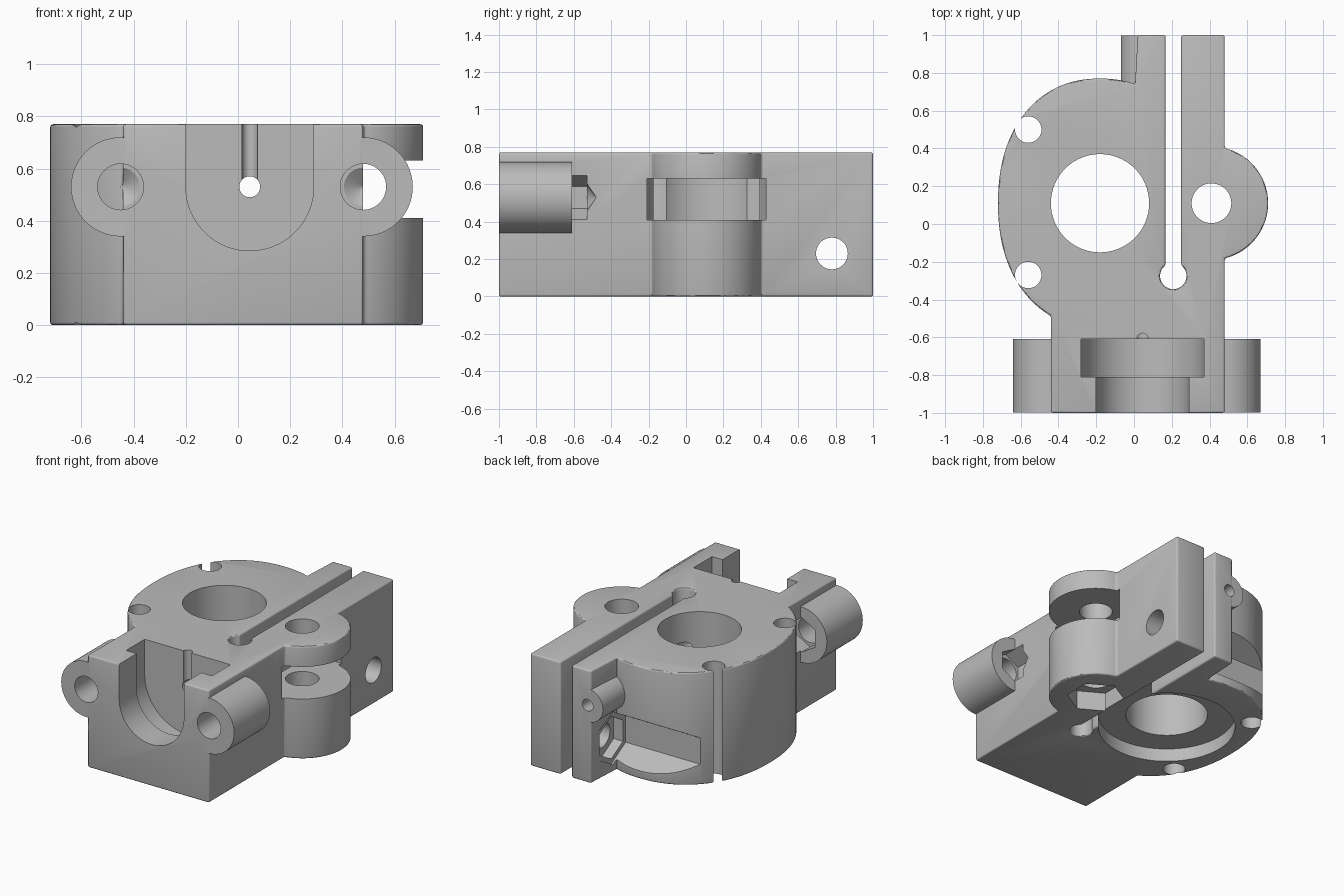
import bpy, bmesh, math
from mathutils import Matrix, Vector

if "Cube" in bpy.data.objects:
    bpy.data.objects.remove(bpy.data.objects["Cube"], do_unlink=True)

HEIGHT = 0.77
BOLT_Z = 0.53          # shared axis height of lugs, front pocket and feed tube
FEED_X = 0.045
ROLLER = (0.41, 0.11)

grey = bpy.data.materials.new("plain_grey")
grey.use_nodes = True
grey.diffuse_color = (0.5, 0.5, 0.5, 1)
grey.node_tree.nodes["Principled BSDF"].inputs["Base Color"].default_value = (0.5, 0.5, 0.5, 1)


def add_object(name, bm):
    bmesh.ops.recalc_face_normals(bm, faces=bm.faces)
    mesh = bpy.data.meshes.new(name)
    bm.to_mesh(mesh)
    bm.free()
    mesh.materials.append(grey)
    obj = bpy.data.objects.new(name, mesh)
    bpy.context.collection.objects.link(obj)
    return obj


def prism(name, points, low, high, axis="z"):
    """Extrude a 2D outline along z (points are x, y) or along y (points are x, z)."""
    bm = bmesh.new()
    place = (lambda p, d: (p[0], p[1], d)) if axis == "z" else (lambda p, d: (p[0], d, p[1]))
    face = bm.faces.new([bm.verts.new(place(p, low)) for p in points])
    moved = bmesh.ops.extrude_face_region(bm, geom=[face])["geom"]
    shift = Vector(place((0, 0), high - low))
    bmesh.ops.translate(bm, vec=shift, verts=[v for v in moved if isinstance(v, bmesh.types.BMVert)])
    return add_object(name, bm)


def rod(name, start, end, r1, r2=None, sides=64, turn=0):
    """Cylinder, cone or hexagon between two points."""
    a, b = Vector(start), Vector(end)
    spin = (b - a).to_track_quat("Z", "Y").to_matrix().to_4x4() @ Matrix.Rotation(turn, 4, "Z")
    bm = bmesh.new()
    bmesh.ops.create_cone(bm, cap_ends=True, segments=sides, radius1=r1,
                          radius2=r1 if r2 is None else r2, depth=(b - a).length,
                          matrix=Matrix.Translation((a + b) / 2) @ spin)
    return add_object(name, bm)


def hexagon(name, start, end, radius, turn=0):
    return rod(name, start, end, radius, sides=6, turn=turn)


def arc(cx, cy, r, start, end, steps):
    angles = [math.radians(start + (end - start) * i / steps) for i in range(steps + 1)]
    return [(cx + r * math.cos(t), cy + r * math.sin(t)) for t in angles]


def bake(obj):
    graph = bpy.context.evaluated_depsgraph_get()
    graph.update()
    mesh = bpy.data.meshes.new_from_object(obj.evaluated_get(graph))
    obj.modifiers.clear()
    obj.data = mesh


def combine(obj, other, operation="DIFFERENCE"):
    mod = obj.modifiers.new("combine", "BOOLEAN")
    mod.operation, mod.solver, mod.object = operation, "EXACT", other
    bake(obj)
    bpy.data.objects.remove(other, do_unlink=True)


# Body outline: block, roller lobe, clamping slot and rounded motor side
def motor_side(t):
    c, s = math.cos(t), math.sin(t)
    power = 2 / 2.2
    return (-0.18 + 0.54 * math.copysign(abs(c) ** power, c),
            0.11 + 0.66 * math.copysign(abs(s) ** power, s))


outline = [(-0.44, -1), (0.48, -1)]
outline += arc(*ROLLER, 0.30, -76.5, 76.5, 40)
outline += [(0.48, 1), (0.25, 1)]
outline += arc(0.208, -0.275, 0.07, 53, -233, 32)
outline += [(0.167, 1), (0.02, 1)]
curve = [motor_side(math.radians(60 + 2 * i)) for i in range(100)]
outline += [p for p in curve if p[0] < 0.015 and (p[1] > 0 or p[0] < -0.445)]
outline.append((-0.44, -0.485))
body = prism("extruder_body", outline, 0, HEIGHT)
bevel = body.modifiers.new("soft_edges", "BEVEL")
bevel.width, bevel.segments, bevel.limit_method = 0.012, 3, "ANGLE"
bevel.angle_limit = math.radians(40)
bake(body)

# Motor-side bolt channel is cut before the feed tube is added
combine(body, hexagon("bolt_channel", (-0.9, 0.78, 0.23), (0.02, 0.78, 0.23), 0.18))

# Mounting lugs and feed tube stub
for x in (-0.45, 0.48):
    combine(body, rod("mounting_lug", (x, -0.999, BOLT_Z), (x, -0.61, BOLT_Z), 0.19), "UNION")
combine(body, rod("feed_tube", (FEED_X, 0.6, BOLT_Z), (FEED_X, 0.999, BOLT_Z), 0.115), "UNION")
combine(body, prism("slot_clearance", [(0.167, 0.5), (0.25, 0.5), (0.25, 1.1), (0.167, 1.1)], -0.1, 0.9))

# Front socket: narrow mouth with a wider chamber behind
for radius, front, back in ((0.245, -1.1, -0.75), (0.325, -0.81, -0.61)):
    shape = [(FEED_X + radius, 0.9), (FEED_X - radius, 0.9)]
    shape += arc(FEED_X, BOLT_Z, radius, 180, 360, 40)
    combine(body, prism("socket", shape, front, back, "y"))
combine(body, rod("socket_groove", (FEED_X, -0.608, BOLT_Z), (FEED_X, -0.608, 0.9), 0.03, sides=24))

# Lug bolt holes with nut traps and conical ends
for x in (-0.45, 0.48):
    combine(body, rod("lug_hole", (x, -1.1, BOLT_Z), (x, -0.535, BOLT_Z), 0.088))
    combine(body, hexagon("lug_nut_trap", (x, -0.70, BOLT_Z), (x, -0.53, BOLT_Z), 0.118))
    combine(body, rod("lug_hole_tip", (x, -0.54, BOLT_Z), (x, -0.48, BOLT_Z), 0.088, 0.001))

# Motor bore with a shallow recess underneath, and the mounting holes
combine(body, rod("motor_bore", (-0.18, 0.11, -0.1), (-0.18, 0.11, 0.9), 0.26, sides=96))
combine(body, rod("motor_recess", (-0.18, 0.11, -0.1), (-0.18, 0.11, 0.09), 0.435, sides=96))
for y in (-0.27, 0.5):
    combine(body, rod("mounting_hole", (-0.56, y, -0.1), (-0.56, y, 0.9), 0.07, sides=40))

# Roller pocket, axle hole and axle nut trap
rx, ry = ROLLER
combine(body, rod("roller_pocket", (rx, ry, 0.41), (rx, ry, 0.63), 0.325, sides=96))
combine(body, rod("axle_hole", (rx, ry, -0.1), (rx, ry, 0.9), 0.105))
combine(body, hexagon("axle_nut_trap", (rx, ry, -0.1), (rx, ry, 0.13), 0.185))

# Feed hole running front to back, clamp bolt hole and its nut trap
combine(body, rod("feed_hole", (FEED_X, -0.8, BOLT_Z), (FEED_X, 1.1, BOLT_Z), 0.04, sides=32))
combine(body, rod("clamp_hole", (-0.3, 0.78, 0.23), (0.6, 0.78, 0.23), 0.085, sides=48))
combine(body, hexagon("clamp_nut_trap", (-0.1, 0.78, 0.23), (0.09, 0.78, 0.23), 0.145))

# Smooth curved walls, crisp corners
bpy.ops.object.select_all(action="DESELECT")
body.select_set(True)
bpy.context.view_layer.objects.active = body
bpy.ops.object.shade_smooth_by_angle(angle=math.radians(30))
